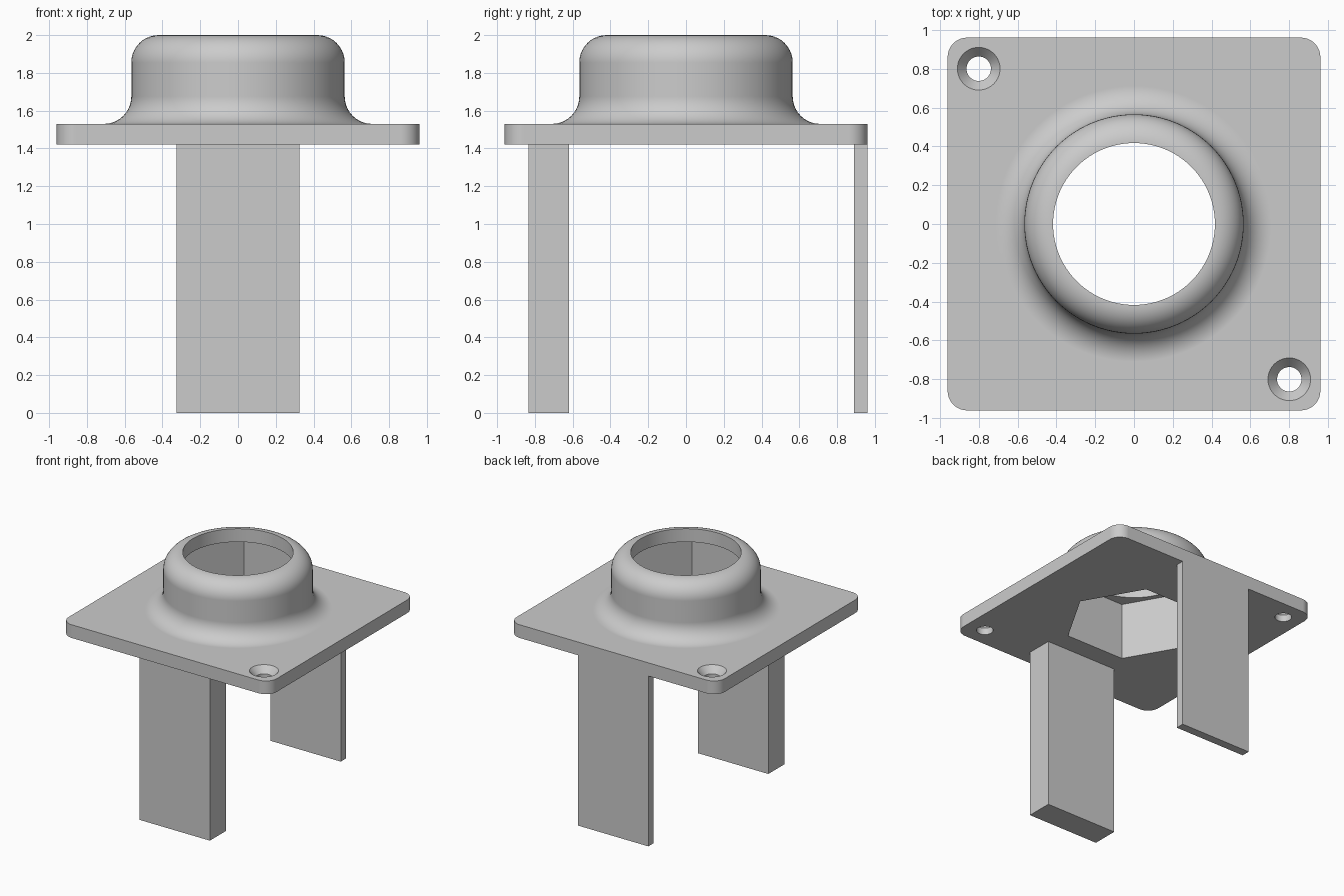
import bpy, bmesh
from math import sin, cos, pi, radians

cube = bpy.data.objects.get("Cube")
if cube:
    bpy.data.objects.remove(cube)

grey = bpy.data.materials.new("plain grey")
grey.use_nodes = True
colour = (0.6, 0.6, 0.6, 1)
grey.diffuse_color = colour
grey.node_tree.nodes["Principled BSDF"].inputs["Base Color"].default_value = colour

PLATE_BOTTOM, PLATE_TOP, TOP = 1.42, 1.53, 2.0
HALF = 0.96


def finish(bm, name):
    bmesh.ops.recalc_face_normals(bm, faces=bm.faces)
    mesh = bpy.data.meshes.new(name)
    bm.to_mesh(mesh)
    bm.free()
    mesh.materials.append(grey)
    obj = bpy.data.objects.new(name, mesh)
    bpy.context.collection.objects.link(obj)
    return obj


def lathe(name, profile, sides, x=0, y=0):
    """Closed solid swept round a vertical axis from (radius, height) points."""
    bm = bmesh.new()
    rings = [[bm.verts.new((x + r * cos(2 * pi * i / sides),
                            y + r * sin(2 * pi * i / sides), z))
              for i in range(sides)] for r, z in profile]
    for low, high in zip(rings, rings[1:]):
        for i in range(sides):
            j = (i + 1) % sides
            bm.faces.new((low[i], low[j], high[j], high[i]))
    bm.faces.new(rings[0])
    bm.faces.new(rings[-1])
    return finish(bm, name)


def box(name, x, y, z):
    """Box between the given (low, high) limits."""
    bm = bmesh.new()
    bmesh.ops.create_cube(bm, size=1)
    for v in bm.verts:
        v.co = [lim[0] if c < 0 else lim[1] for c, lim in zip(v.co, (x, y, z))]
    return finish(bm, name)


def combine(target, tool, operation):
    mod = target.modifiers.new(tool.name, 'BOOLEAN')
    mod.operation, mod.solver, mod.object = operation, 'EXACT', tool
    bpy.context.view_layer.objects.active = target
    bpy.ops.object.modifier_apply(modifier=mod.name)
    bpy.data.objects.remove(tool)


def arc(r, z, radius, start, end, steps=10):
    angles = [radians(start + (end - start) * i / steps) for i in range(steps + 1)]
    return [(r + radius * cos(a), z + radius * sin(a)) for a in angles]


# Square plate with rounded corners
body = box("flange_plate", (-HALF, HALF), (-HALF, HALF), (PLATE_BOTTOM, PLATE_TOP))
bm = bmesh.new()
bm.from_mesh(body.data)
uprights = [e for e in bm.edges if abs(e.verts[0].co.z - e.verts[1].co.z) > 0.05]
bmesh.ops.bevel(bm, geom=uprights, offset=0.1, segments=10, profile=0.5, affect='EDGES')
bm.to_mesh(body.data)
bm.free()

# Round collar with a flared foot and a rounded shoulder
FILLET = 0.145
OUTER = 0.565
collar = lathe("collar", [(OUTER + FILLET, PLATE_TOP - 0.05)]
               + arc(OUTER + FILLET, PLATE_TOP + FILLET, FILLET, 270, 180)
               + arc(OUTER - FILLET, TOP - FILLET, FILLET, 0, 90), 96)
combine(body, collar, 'UNION')

# Hexagonal pocket below, round bore above
combine(body, lathe("pocket", [(0.53, PLATE_BOTTOM - 0.1), (0.53, 1.89)], 6), 'DIFFERENCE')
combine(body, lathe("bore", [(0.417, 1.7), (0.417, TOP + 0.1)], 96), 'DIFFERENCE')

# Countersunk screw holes in two opposite corners
for side in (-1, 1):
    hole = lathe("screw_hole", [(0.063, PLATE_BOTTOM - 0.1), (0.063, 1.475),
                                (0.11, PLATE_TOP), (0.11, PLATE_TOP + 0.1)],
                 40, side * 0.8, -side * 0.8)
    combine(body, hole, 'DIFFERENCE')

# Smooth curves, flat planes
bpy.ops.object.select_all(action='DESELECT')
body.select_set(True)
bpy.context.view_layer.objects.active = body
bpy.ops.object.shade_smooth_by_angle(angle=radians(30))
weighted = body.modifiers.new("flat_planes", 'WEIGHTED_NORMAL')
weighted.keep_sharp = True

# Thick front leg and thin back leg
box("front_leg", (-0.325, 0.325), (-0.835, -0.62), (0, PLATE_BOTTOM))
box("back_leg", (-0.325, 0.325), (0.89, HALF), (0, PLATE_BOTTOM))
